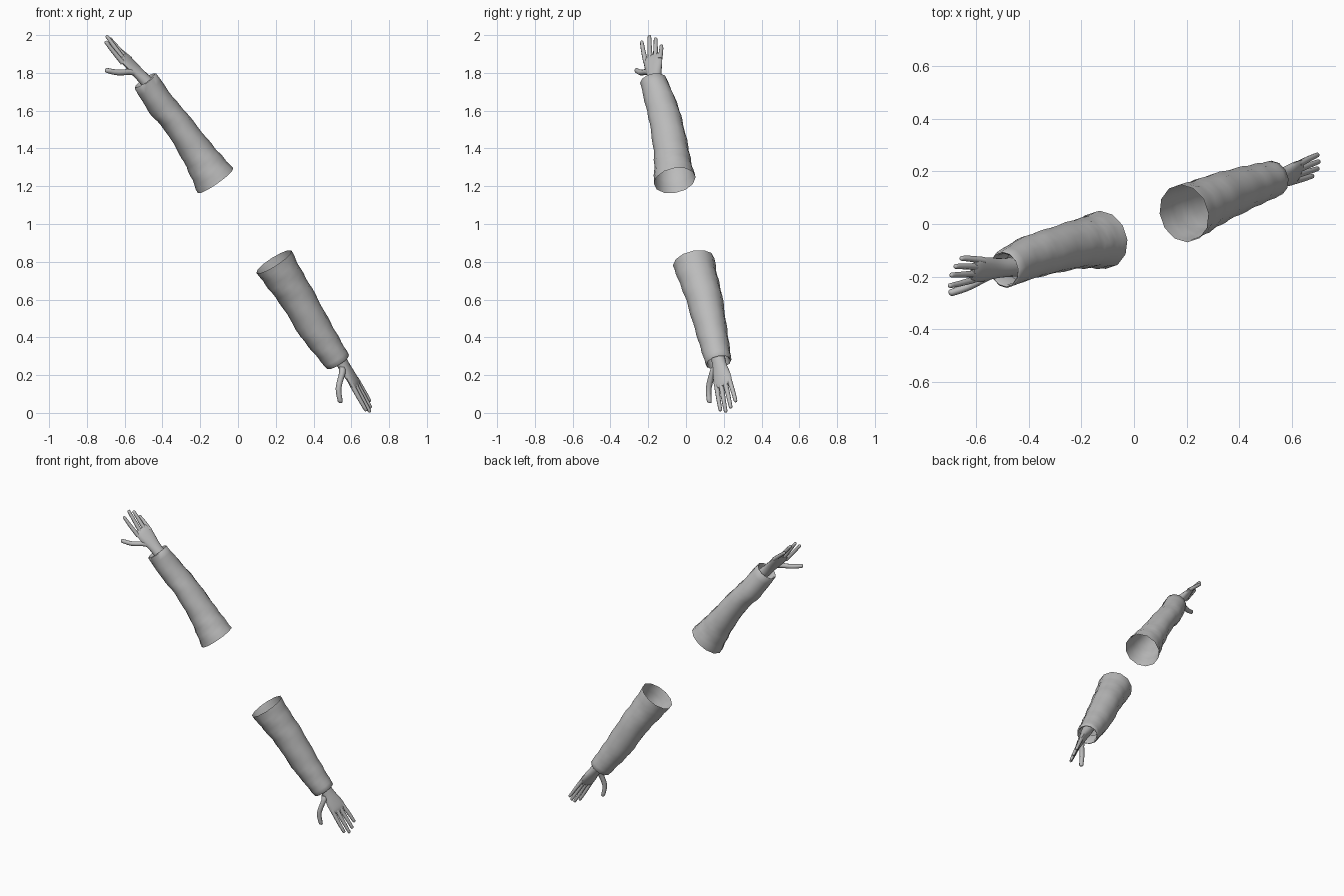
import bpy, bmesh, math
from mathutils import Vector

if "Cube" in bpy.data.objects:
    bpy.data.objects.remove(bpy.data.objects["Cube"])

grey = bpy.data.materials.new("soft grey")
grey.diffuse_color = (0.5, 0.5, 0.5, 1)
grey.use_nodes = True
grey.node_tree.nodes["Principled BSDF"].inputs["Base Color"].default_value = grey.diffuse_color


def catmull(points, steps):
    """Smoothly resample a list of equal-length tuples."""
    p = [Vector(q) for q in points]
    p = [p[0] * 2 - p[1]] + p + [p[-1] * 2 - p[-2]]
    out = []
    for i in range(1, len(p) - 2):
        a, b, c, d = p[i - 1:i + 3]
        for k in range(steps):
            t = k / steps
            out.append(0.5 * (2 * b + (c - a) * t + (2 * a - 5 * b + 4 * c - d) * t * t
                              + (3 * b - a - 3 * c + d) * t ** 3))
    return out + [p[-2]]


def ring(center, u, v, ru, rv, sides):
    return [center + u * ru * math.cos(2 * math.pi * k / sides)
            + v * rv * math.sin(2 * math.pi * k / sides) for k in range(sides)]


def loft(name, rings, cap_start=False, cap_end=False):
    bm = bmesh.new()
    rows = [[bm.verts.new(p) for p in r] for r in rings]
    n = len(rows[0])
    for a, b in zip(rows, rows[1:]):
        for k in range(n):
            bm.faces.new((a[k], a[(k + 1) % n], b[(k + 1) % n], b[k]))
    if cap_start:
        bm.faces.new(rows[0][::-1])
    if cap_end:
        bm.faces.new(rows[-1])
    bmesh.ops.recalc_face_normals(bm, faces=bm.faces)
    mesh = bpy.data.meshes.new(name)
    bm.to_mesh(mesh)
    bm.free()
    mesh.materials.append(grey)
    obj = bpy.data.objects.new(name, mesh)
    bpy.context.collection.objects.link(obj)
    bpy.ops.object.select_all(action='DESELECT')
    obj.select_set(True)
    bpy.context.view_layer.objects.active = obj
    bpy.ops.object.shade_smooth_by_angle(angle=math.radians(50))
    return obj


def sleeve(name, sections):
    """sections: x, y, z, radius across, radius deep, from shoulder to cuff"""
    first, last = Vector(sections[0][:3]), Vector(sections[-1][:3])
    axis = (last - first).normalized()
    u = axis.cross(Vector((0, 1, 0))).normalized()
    v = axis.cross(u).normalized()
    rings = []
    rows = catmull(sections, 4)
    for i, s in enumerate(rows):
        r = ring(Vector(s[:3]), u, v, s[3], s[4], 12)
        # gentle cloth creases
        if 0 < i < len(rows) - 1:
            r = [p + (p - Vector(s[:3])) * 0.025 * math.sin(i * 1.7 + k * 1.3)
                 for k, p in enumerate(r)]
        rings.append(r)
    # cuff edge turned inward
    for inset, depth in ((0.93, -0.004), (0.84, 0.004), (0.80, 0.09)):
        rings.append(ring(last - axis * depth, u, v,
                          sections[-1][3] * inset, sections[-1][4] * inset, 12))
    loft(name, rings)


def digit(name, path, radius):
    """Tapered finger with a rounded tip"""
    pts = catmull(path, 3)
    end = (pts[-1] - pts[-2]).normalized()
    axis = (pts[-1] - pts[0]).normalized()
    u = axis.orthogonal().normalized()
    v = axis.cross(u)
    n = len(pts) - 1
    rings = []
    for i, p in enumerate(pts):
        r = radius * (1 - 0.3 * i / n)
        if i == n:
            p = p - end * r * 0.7
        rings.append(ring(p, u, v, r, r, 8))
    tip = radius * 0.7
    rings.append(ring(pts[-1] - end * tip * 0.2, u, v, tip * 0.75, tip * 0.75, 8))
    rings.append(ring(pts[-1], u, v, tip * 0.3, tip * 0.3, 8))
    loft(name, rings, True, True)


def hand(side, wrist, knuckles, tips, thumb):
    wrist = Vector(wrist)
    knuckles = [Vector(k) for k in knuckles]
    tips = [Vector(t) for t in tips]
    mid = sum(knuckles, Vector()) / 4
    axis = (mid - wrist).normalized()
    across = knuckles[3] - knuckles[0]
    across = (across - axis * across.dot(axis)).normalized()
    normal = axis.cross(across)
    # palm and wrist: position along the hand, half width, half thickness
    profile = [(-0.45, .040, .036), (0, .038, .032), (.3, .041, .027),
               (.65, .051, .022), (.92, .053, .017), (1.06, .046, .010)]
    rings = [ring(wrist.lerp(mid, s[0]), across, normal, s[1], s[2], 14)
             for s in catmull(profile, 3)]
    loft(side + "_palm", rings, True, True)
    # fingers with a slight bend
    for label, k, t in zip(("index", "middle", "ring", "little"), knuckles, tips):
        root = k - (t - k).normalized() * 0.02
        bend = k.lerp(t, 0.5) + (k.lerp(t, 0.5) - mid.lerp(t, 0.5)) * 0.08
        digit(f"{side}_{label}_finger", [root, bend, t], 0.0135)
    digit(side + "_thumb", [wrist.lerp(Vector(thumb[0]), 0.6)] + [Vector(p) for p in thumb], 0.019)


# raised arm
sleeve("raised_sleeve", [
    (-.119, -.060, 1.230, .115, .112), (-.172, -.070, 1.312, .098, .100),
    (-.230, -.080, 1.400, .085, .093), (-.328, -.106, 1.540, .074, .087),
    (-.406, -.130, 1.630, .075, .083), (-.490, -.172, 1.757, .069, .072)])
hand("raised", (-.485, -.165, 1.755),
     [(-.622, -.215, 1.868), (-.615, -.190, 1.885), (-.602, -.162, 1.890), (-.585, -.137, 1.885)],
     [(-.703, -.235, 1.968), (-.697, -.194, 1.998), (-.682, -.161, 1.985), (-.660, -.130, 1.947)],
     [(-.560, -.200, 1.805), (-.635, -.240, 1.802), (-.703, -.264, 1.815)])

# lowered arm
sleeve("lowered_sleeve", [
    (.190, .040, .800, .110, .112), (.248, .066, .708, .100, .103),
    (.315, .097, .607, .093, .096), (.404, .131, .453, .088, .085),
    (.470, .153, .355, .078, .077), (.529, .172, .270, .069, .070)])
hand("lowered", (.542, .172, .280),
     [(.608, .163, .140), (.623, .187, .142), (.632, .210, .150), (.635, .232, .165)],
     [(.680, .183, .010), (.700, .211, .003), (.704, .238, .025), (.700, .264, .058)],
     [(.553, .142, .215), (.532, .120, .130), (.543, .124, .052)])
